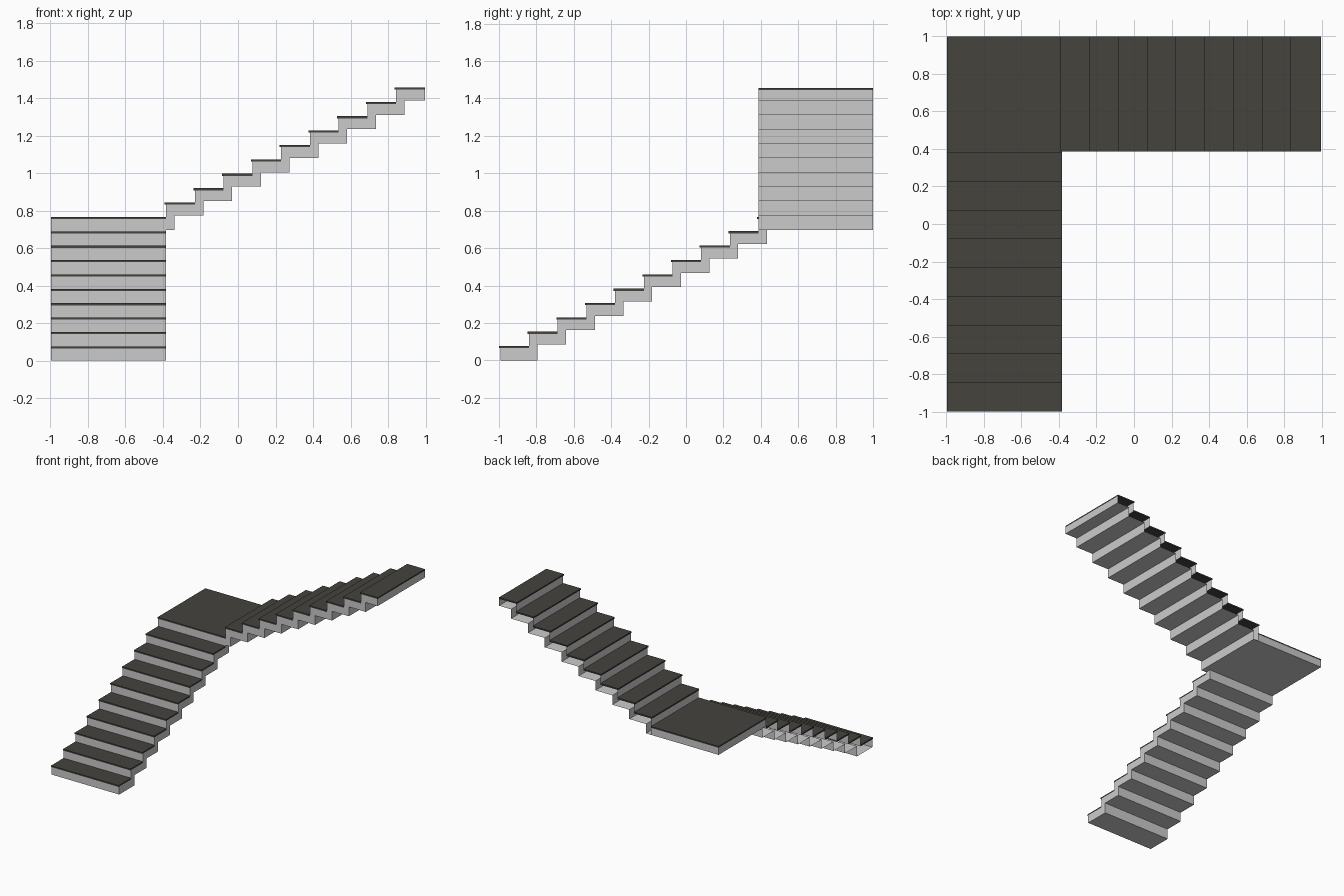
import bpy, bmesh

if "Cube" in bpy.data.objects:
    bpy.data.objects.remove(bpy.data.objects["Cube"])

RUN, RISE = 0.1533, 0.0767
WIDTH = 4 * RUN
NOSE, THICK = 0.0077, 0.0115      # tread overhang and thickness
BACK, LIP = 0.045, 0.0077         # underside offsets
X0, Y0 = -0.9965, -1 + NOSE       # outer wall line, first riser
X1, Y1 = X0 + WIDTH, Y0 + 9 * RUN # inner edges of the landing

dark = bpy.data.materials.new("dark_tread")
dark.diffuse_color = (0.06, 0.056, 0.047, 1)
dark.use_nodes = True
dark.node_tree.nodes["Principled BSDF"].inputs["Base Color"].default_value = dark.diffuse_color


def finish(name, bm, mat=None):
    bmesh.ops.recalc_face_normals(bm, faces=bm.faces)
    me = bpy.data.meshes.new(name)
    bm.to_mesh(me)
    bm.free()
    ob = bpy.data.objects.new(name, me)
    bpy.context.collection.objects.link(ob)
    if mat:
        me.materials.append(mat)
    return ob


def box(name, lo, hi, mat=None, open_top=False):
    bm = bmesh.new()
    bmesh.ops.create_cube(bm, size=1)
    for v in bm.verts:
        v.co = [hi[i] if v.co[i] > 0 else lo[i] for i in range(3)]
    if open_top:
        bm.normal_update()
        top = [f for f in bm.faces if f.calc_center_median().z > hi[2] - 1e-5]
        bmesh.ops.delete(bm, geom=top, context='FACES_ONLY')
    return finish(name, bm, mat)


def top(k):
    return k * RISE - THICK


def under(k):
    return 0 if k == 1 else (k - 1) * RISE + LIP


def flight(name, first, start, wall, inner, place, to_landing):
    """Nine steps; the wall side is left open, the inner side is closed."""
    last = first + 8
    r = lambda k: start + (k - first) * RUN
    # upper zigzag (treads cover its horizontal parts)
    upper = [(r(first), under(max(first - 1, 1)))]
    for k in range(first, last + 1):
        upper += [(r(k), top(k)), (r(k + 1), top(k))]
    end = r(last + 1)
    if to_landing:
        upper += [(end, under(last + 1)), (end + BACK, under(last + 1))]
        end += BACK
    # lower zigzag, running back down
    lower = [(end, under(last))]
    for k in range(last, first, -1):
        lower += [(r(k) + BACK, under(k)), (r(k) + BACK, under(k - 1))]
    if not to_landing:
        lower += [(r(first) + BACK, under(first)),
                  (r(first) + BACK, under(first - 1))]
    pts = upper + lower
    bm = bmesh.new()
    a = [bm.verts.new(place(s, wall, z)) for s, z in pts]
    b = [bm.verts.new(place(s, inner, z)) for s, z in pts]
    n = len(pts)
    for i in range(n):
        j = (i + 1) % n
        if j < len(upper) and j > 0 and abs(pts[i][1] - pts[j][1]) < 1e-6:
            continue
        bm.faces.new((a[i], a[j], b[j], b[i]))
    bm.faces.new(b)
    finish(name + "_body", bm)
    # treads
    for k in range(first, last + 1):
        p = place(r(k) - NOSE, wall, top(k))
        q = place(r(k + 1), inner, k * RISE)
        lo = [min(u, v) for u, v in zip(p, q)]
        hi = [max(u, v) for u, v in zip(p, q)]
        box(f"{name}_tread_{k}", lo, hi, dark)


# lower flight along y, upper flight along x
flight("lower_flight", 1, Y0, X0, X1, lambda s, w, z: (w, s, z), True)
flight("upper_flight", 11, X1, Y1 + WIDTH, Y1, lambda s, w, z: (s, w, z), False)

# corner landing
box("landing_body", (X0, Y1, under(10)), (X1, Y1 + WIDTH, top(10)), open_top=True)
box("landing_tread", (X0, Y1 - NOSE, top(10)), (X1, Y1 + WIDTH, 10 * RISE), dark)
